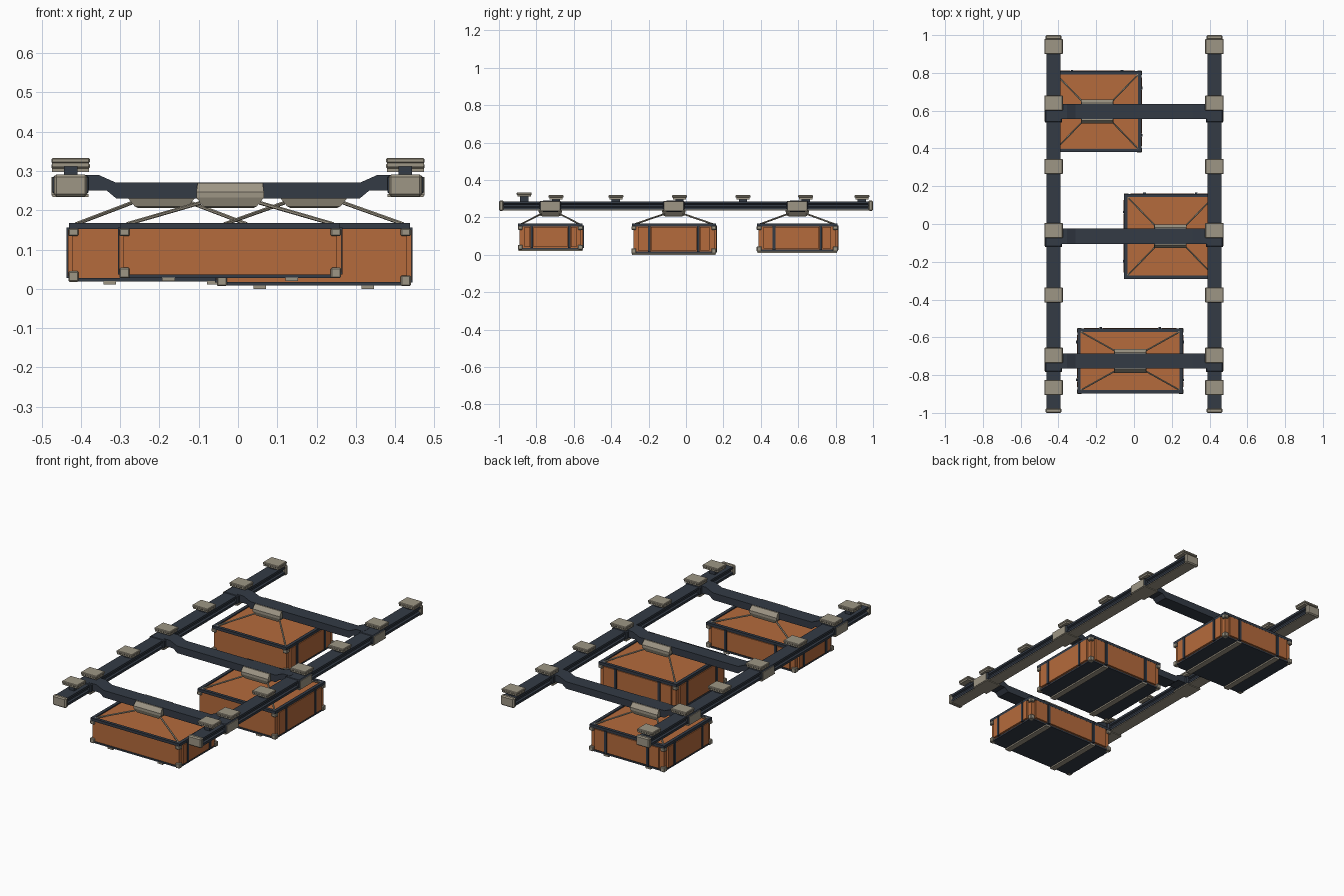
import bpy, bmesh, math
from mathutils import Vector

if "Cube" in bpy.data.objects:
    bpy.data.objects.remove(bpy.data.objects["Cube"])


def material(name, rgb):
    m = bpy.data.materials.new(name)
    m.diffuse_color = (*rgb, 1)
    m.use_nodes = True
    m.node_tree.nodes["Principled BSDF"].inputs["Base Color"].default_value = m.diffuse_color
    return m


ORANGE = material("orange panel", (0.46, 0.145, 0.045))
DARK = material("dark slate metal", (0.033, 0.043, 0.060))
BEIGE = material("warm grey fittings", (0.34, 0.305, 0.235))


def finish(name, bm, mat):
    bmesh.ops.recalc_face_normals(bm, faces=bm.faces)
    mesh = bpy.data.meshes.new(name)
    bm.to_mesh(mesh)
    bm.free()
    mesh.materials.append(mat)
    ob = bpy.data.objects.new(name, mesh)
    bpy.context.collection.objects.link(ob)
    return ob


def box(name, x0, x1, y0, y1, z0, z1, mat, bevel=0):
    bm = bmesh.new()
    bmesh.ops.create_cube(bm, size=1)
    for v in bm.verts:
        v.co = ((x0 + x1) / 2 + v.co.x * (x1 - x0),
                (y0 + y1) / 2 + v.co.y * (y1 - y0),
                (z0 + z1) / 2 + v.co.z * (z1 - z0))
    if bevel:
        bmesh.ops.bevel(bm, geom=bm.edges[:], offset=bevel, segments=1, affect='EDGES')
    return finish(name, bm, mat)


def extrude_y(name, profile, y0, y1, mat, cx=0):
    """Extrude an x-z outline along y."""
    bm = bmesh.new()
    face = bm.faces.new([bm.verts.new((cx + x, y0, z)) for x, z in profile])
    new = bmesh.ops.extrude_face_region(bm, geom=[face])["geom"]
    for v in new:
        if isinstance(v, bmesh.types.BMVert):
            v.co.y = y1
    return finish(name, bm, mat)


def rod(name, a, b, radius, mat):
    a, b = Vector(a), Vector(b)
    bm = bmesh.new()
    bmesh.ops.create_cone(bm, cap_ends=True, segments=6, radius1=radius,
                          radius2=radius, depth=(b - a).length)
    ob = finish(name, bm, mat)
    ob.location = (a + b) / 2
    ob.rotation_euler = (b - a).to_track_quat('Z', 'Y').to_euler()
    return ob


BEAMS = (-0.725, -0.065, 0.595)
PADS = (-0.865, -0.695, -0.375, -0.035, 0.305, 0.64, 0.94)

# Side rails with grooved flanks, underside strip, end caps, pads and brackets
half = [(0.037, 0.242), (0.037, 0.254), (0.027, 0.258), (0.027, 0.270),
        (0.037, 0.274), (0.037, 0.286)]
rail_profile = half + [(-x, z) for x, z in reversed(half)]
for s in (-1, 1):
    cx = s * 0.426
    extrude_y("side_rail", rail_profile, -0.98, 0.98, DARK, cx)
    box("rail_underside_strip", cx - 0.034, cx + 0.034, -0.98, 0.98, 0.238, 0.243, BEIGE)
    for e in (-1, 1):
        y0, y1 = sorted((e * 0.975, e * 1.0))
        box("rail_end_cap", cx - 0.042, cx + 0.042, y0, y1, 0.235, 0.291, BEIGE, 0.006)
    for i, y in enumerate(PADS):
        z = 0.311 if i == 0 else 0.297
        box("pad_post", cx - 0.017, cx + 0.017, y - 0.022, y + 0.022, 0.28, z + 0.002, DARK)
        box("pad_lower_plate", cx - 0.047, cx + 0.047, y - 0.035, y + 0.035, z, z + 0.009, BEIGE)
        box("pad_upper_plate", cx - 0.049, cx + 0.049, y - 0.040, y + 0.040,
            z + 0.009, z + 0.022, BEIGE, 0.003)
    for y in BEAMS:
        box("rail_bracket", cx - 0.046, cx + 0.046, y - 0.058, y + 0.058, 0.24, 0.289, DARK, 0.006)
        x0, x1 = sorted((cx + s * 0.043, cx + s * 0.049))
        box("bracket_side_plate", x0, x1, y - 0.052, y + 0.052, 0.238, 0.284, BEIGE)
        box("bracket_base_plate", cx - 0.046, cx + 0.046, y - 0.058, y + 0.058, 0.234, 0.241, BEIGE)

# Cross beams that drop toward the middle
top = [(-0.40, 0.290), (-0.355, 0.290), (-0.31, 0.270), (0.31, 0.270), (0.355, 0.290), (0.40, 0.290)]
beam_profile = top + [(x * (0.94 if abs(x) == 0.355 else 1), z - 0.040) for x, z in reversed(top)]
beam_profile = [(x, z) for x, z in beam_profile]
for y in BEAMS:
    extrude_y("cross_beam", beam_profile, y - 0.040, y + 0.040, DARK)


def hanger(cx, cy):
    """Saddle clamp around the beam, tapering below and sloping in above."""
    rings = [(0.060, 0.045, 0.206), (0.068, 0.055, 0.210), (0.086, 0.063, 0.232),
             (0.086, 0.063, 0.246), (0.083, 0.046, 0.269)]
    bm = bmesh.new()
    loops = [[bm.verts.new((cx + sx * w, cy + sy * d, z))
              for sx, sy in ((-1, -1), (1, -1), (1, 1), (-1, 1))] for w, d, z in rings]
    for a, b in zip(loops, loops[1:]):
        for k in range(4):
            n = (k + 1) % 4
            bm.faces.new((a[k], a[n], b[n], b[k]))
    bm.faces.new(loops[0])
    bm.faces.new(loops[-1])
    finish("hanger_clamp", bm, BEIGE)


def crate(cx, cy, w, d, z0):
    """Hanging crate: w and d are the outer rim sizes, z0 the underside."""
    hw, hd, zt = w / 2, d / 2, 0.168
    # Body with flat lid and dark floor
    box("crate_body", cx - hw + 0.008, cx + hw - 0.008, cy - hd + 0.008, cy + hd - 0.008,
        z0 + 0.006, zt - 0.006, ORANGE)
    box("crate_floor", cx - hw + 0.004, cx + hw - 0.004, cy - hd + 0.004, cy + hd - 0.004,
        z0, z0 + 0.009, DARK)
    # Rim bars
    for s in (-1, 1):
        a, b = sorted((cy + s * hd, cy + s * (hd - 0.018)))
        box("rim_long_bar", cx - hw, cx + hw, a, b, zt - 0.016, zt, DARK)
        a, b = sorted((cx + s * hw, cx + s * (hw - 0.018)))
        box("rim_short_bar", a, b, cy - hd, cy + hd, zt - 0.016, zt, DARK)
        # Raised end panels with dark ribs between them
        p = cx + s * hw
        a, b = sorted((p - s * 0.01, p + s * 0.003))
        edges = (-hd + 0.025, -0.29 * d, 0.29 * d, hd - 0.025)
        for e0, e1 in zip(edges, edges[1:]):
            box("end_panel", a, b, cy + e0 + 0.009, cy + e1 - 0.009, z0 + 0.014, zt - 0.018, ORANGE)
        for r in (-0.29 * d, 0.29 * d):
            a, b = sorted((p - s * 0.01, p + s * 0.006))
            box("end_rib", a, b, cy + r - 0.007, cy + r + 0.007, z0 + 0.008, zt - 0.012, DARK)
        # Floor skids and back ribs
        x = cx + s * 0.28 * w
        box("floor_skid", x - 0.016, x + 0.016, cy - hd + 0.002, cy + hd - 0.002,
            z0 - 0.008, z0 + 0.001, BEIGE)
        box("back_rib", x - 0.007, x + 0.007, cy + hd - 0.01, cy + hd + 0.006,
            z0 + 0.008, zt - 0.012, DARK)
    # Back panels
    edges = (-hw + 0.025, -0.28 * w, 0.28 * w, hw - 0.025)
    for e0, e1 in zip(edges, edges[1:]):
        box("back_panel", cx + e0 + 0.009, cx + e1 - 0.009, cy + hd - 0.01, cy + hd + 0.002,
            z0 + 0.014, zt - 0.018, ORANGE)
    # Corner fittings and suspension rods
    for sx in (-1, 1):
        for sy in (-1, 1):
            x, y = cx + sx * (hw - 0.011), cy + sy * (hd - 0.011)
            for za, zb in ((z0 - 0.001, z0 + 0.026), (zt - 0.034, zt - 0.014)):
                box("corner_fitting", x - 0.013, x + 0.013, y - 0.013, y + 0.013, za, zb, BEIGE, 0.003)
            rod("suspension_rod", (cx + sx * (hw - 0.018), cy + sy * (hd - 0.018), zt - 0.003),
                (cx + sx * 0.075, cy + sy * 0.050, 0.219), 0.0048, BEIGE)
    hanger(cx, cy)


crate(-0.02, BEAMS[0], 0.56, 0.345, 0.028)
crate(0.193, BEAMS[1], 0.490, 0.450, 0.008)
crate(-0.195, BEAMS[2], 0.470, 0.430, 0.019)
